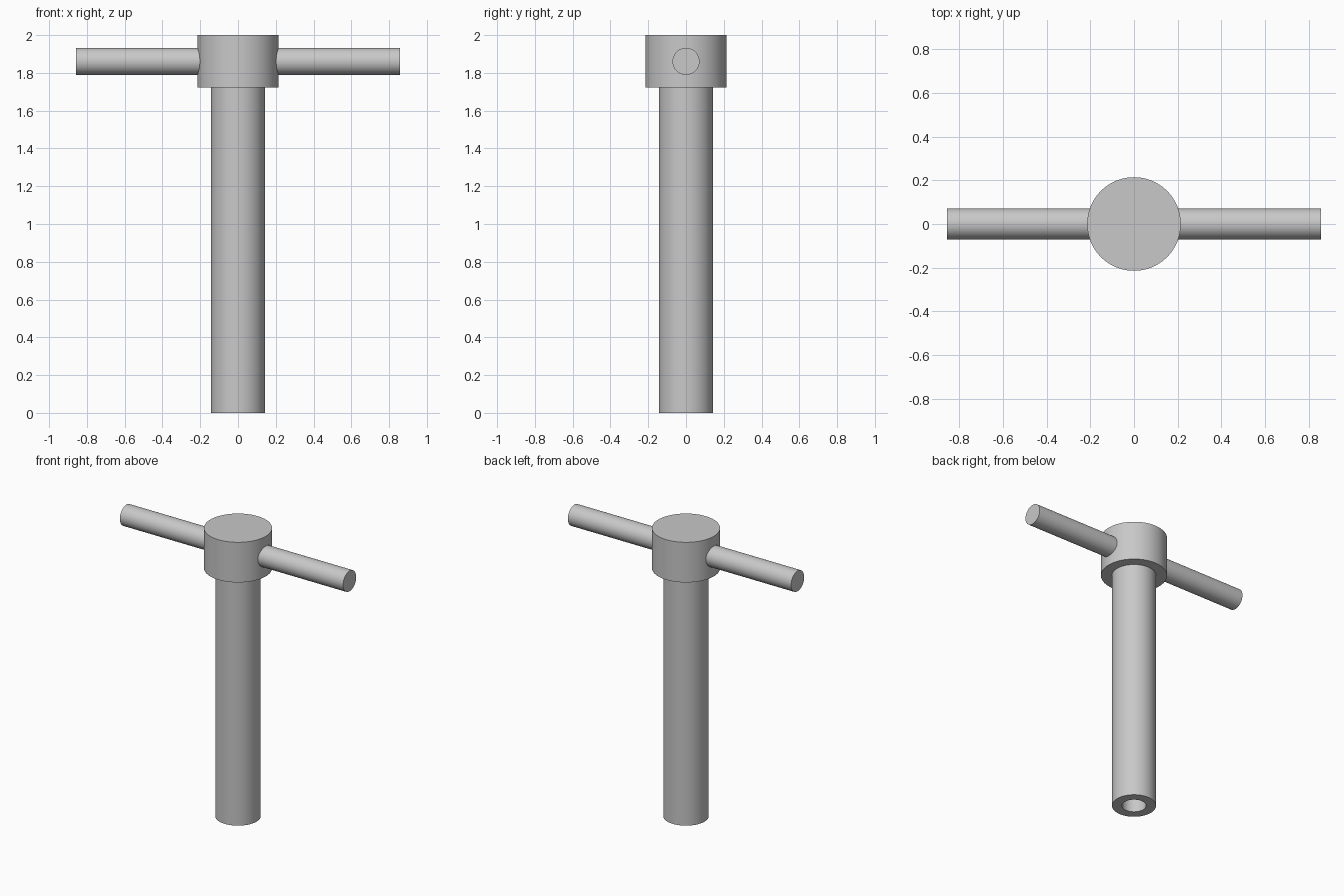
import bpy
import bmesh
import math
from mathutils import Matrix, Vector

cube = bpy.data.objects.get("Cube")
if cube:
    bpy.data.objects.remove(cube, do_unlink=True)

SIDES = 96
UNIT = 1 / 14          # every dimension is a multiple of this

steel = bpy.data.materials.new("grey steel")
steel.use_nodes = True
colour = (0.58, 0.58, 0.58, 1)
steel.diffuse_color = colour
steel.node_tree.nodes["Principled BSDF"].inputs["Base Color"].default_value = colour


def lathe(name, profile, matrix=Matrix()):
    """Revolve a (radius, height) profile about z, then place it."""
    bm = bmesh.new()
    verts = [bm.verts.new((r * UNIT, 0, z * UNIT)) for r, z in profile]
    edges = [bm.edges.new(pair) for pair in zip(verts, verts[1:])]
    bmesh.ops.spin(bm, geom=verts + edges, cent=(0, 0, 0), axis=(0, 0, 1),
                   angle=math.tau, steps=SIDES, use_duplicate=False)
    bmesh.ops.remove_doubles(bm, verts=bm.verts, dist=1e-5)
    bmesh.ops.recalc_face_normals(bm, faces=bm.faces)
    bm.transform(matrix)
    mesh = bpy.data.meshes.new(name)
    bm.to_mesh(mesh)
    bm.free()
    mesh.materials.append(steel)
    obj = bpy.data.objects.new(name, mesh)
    bpy.context.collection.objects.link(obj)
    bpy.ops.object.select_all(action='DESELECT')
    obj.select_set(True)
    bpy.context.view_layer.objects.active = obj
    bpy.ops.object.shade_smooth_by_angle(angle=math.radians(30))
    return obj


# Shaft with its collar head and the blind bore in the lower end
lathe("shaft_and_head", [(0, 10), (1.1, 10), (1.1, 0), (2, 0),
                         (2, 24.1), (3, 24.1), (3, 28), (0, 28)])

# Cross handle bar through the head
lathe("handle_bar", [(0, -12), (1, -12), (1, 12), (0, 12)],
      Matrix.Translation(Vector((0, 0, 26.05 * UNIT))) @ Matrix.Rotation(math.pi / 2, 4, 'Y'))
